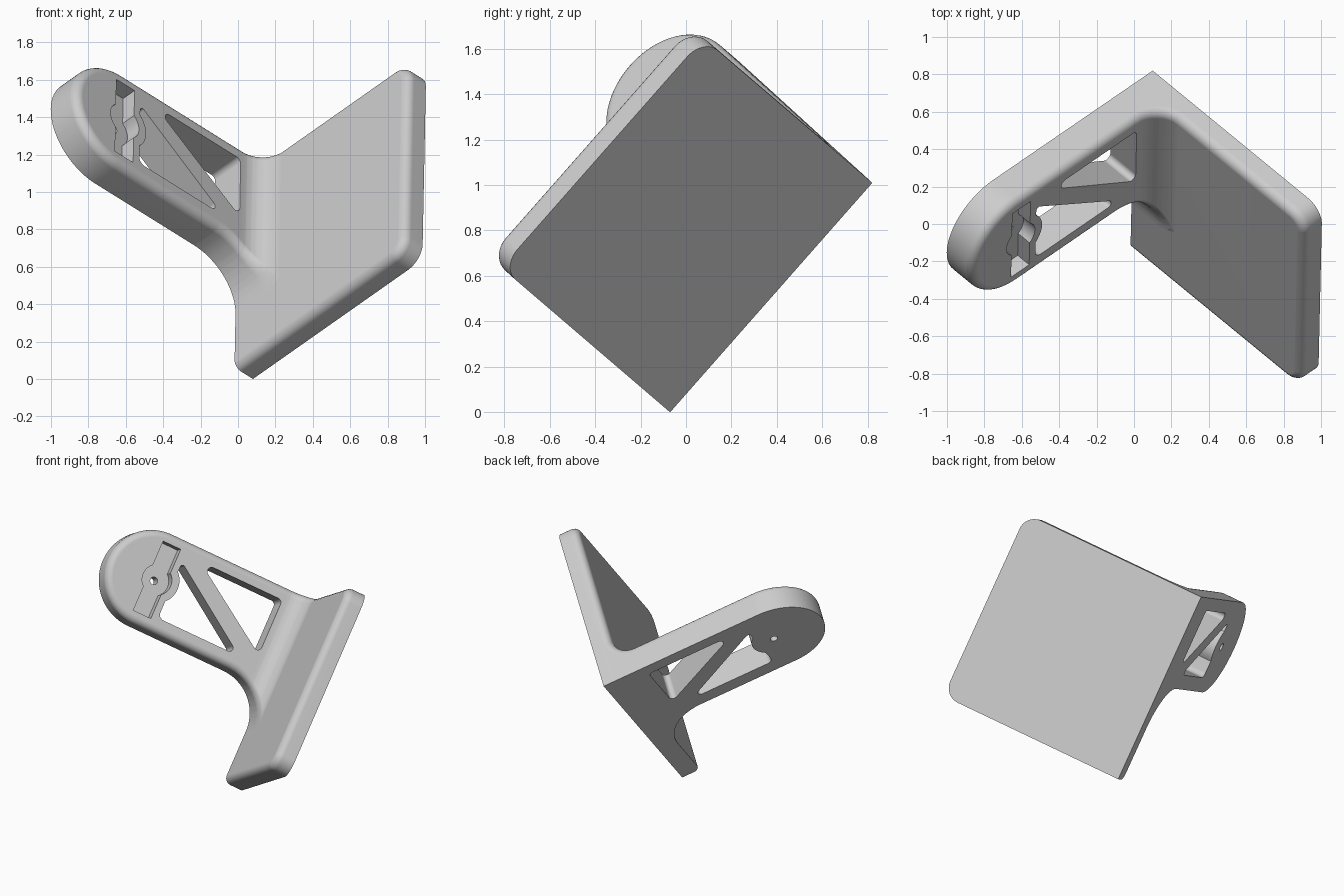
import bpy, bmesh, math
from mathutils import Vector

cube = bpy.data.objects.get("Cube")
if cube:
    bpy.data.objects.remove(cube, do_unlink=True)

# Tilted frame: U across the bracket, V across the plate, W along the arm
ORIGIN = Vector((0.08, -0.07, 0))
U = Vector((0.015, 0.661, 0.75)).normalized()
V = Vector((0.679, -0.5585, 0.4755))
V = (V - U * V.dot(U)).normalized()
W = V.cross(U)

WIDTH, LENGTH = 1.346, 1.333         # plate size
PLATE_T, ARM_T = 0.135, 0.2          # plate and arm thickness
ARM_LOW = 0.683                      # lower side of the arm
ARM_R = (WIDTH - ARM_LOW) / 2
ARM_U, ARM_W = ARM_LOW + ARM_R, 1.163  # centre of the round end
CORNER = 0.11                        # plate corner radius
RIM = 0.05                           # rounding of the inner rim
VALLEY, GUSSET = 0.14, 0.305         # fillets between arm and plate
ARM_START = PLATE_T + GUSSET
STEPS = 6

mat = bpy.data.materials.new("light grey")
mat.use_nodes = True
grey = (0.605, 0.605, 0.605, 1)
mat.diffuse_color = grey
mat.node_tree.nodes["Principled BSDF"].inputs["Base Color"].default_value = grey


def loft(name, rings):
    """Closed solid through rings of (u, v, w) points, faces outward."""
    bm = bmesh.new()
    loops = [[bm.verts.new(ORIGIN + U * u + V * v + W * w) for u, v, w in ring] for ring in rings]
    count = len(loops[0])
    for a, b in zip(loops, loops[1:]):
        for i in range(count):
            j = (i + 1) % count
            bm.faces.new((a[i], a[j], b[j], b[i]))
    bm.faces.new(loops[0][::-1])
    bm.faces.new(loops[-1])
    bm.normal_update()
    if bm.calc_volume(signed=True) < 0:
        bmesh.ops.reverse_faces(bm, faces=bm.faces[:])
        bm.normal_update()
    mesh = bpy.data.meshes.new(name)
    bm.to_mesh(mesh)
    bm.free()
    mesh.materials.append(mat)
    obj = bpy.data.objects.new(name, mesh)
    bpy.context.collection.objects.link(obj)
    return obj


def arc(cx, cy, r, start, end, n=10):
    angles = [math.radians(start + (end - start) * i / n) for i in range(n + 1)]
    return [(cx + r * math.cos(a), cy + r * math.sin(a)) for a in angles]


def rounded(corners):
    """Polygon from (u, w, radius) corners."""
    out = []
    for i, (u, w, r) in enumerate(corners):
        p = Vector((u, w))
        if r == 0:
            out.append((u, w))
            continue
        a = (Vector(corners[i - 1][:2]) - p).normalized()
        b = (Vector(corners[(i + 1) % len(corners)][:2]) - p).normalized()
        half = a.angle(b) / 2
        centre = p + (a + b).normalized() * r / math.sin(half)
        start, end = ((p + d * r / math.tan(half) - centre).normalized() for d in (a, b))
        out += [tuple(centre + start.slerp(end, k / 8).normalized() * r) for k in range(9)]
    return out


def prism(name, outline, v0, v1):
    return loft(name, [[(u, v, w) for u, w in outline] for v in (v0, v1)])


def activate(obj):
    bpy.ops.object.select_all(action='DESELECT')
    obj.select_set(True)
    bpy.context.view_layer.objects.active = obj


def cut(obj, cutter):
    activate(obj)
    mod = obj.modifiers.new("cut", 'BOOLEAN')
    mod.operation, mod.solver, mod.object = 'DIFFERENCE', 'EXACT', cutter
    bpy.ops.object.modifier_apply(modifier=mod.name)


# Quarter-round rim: (rise, inset) pairs
turns = [math.pi / 2 * i / STEPS for i in range(STEPS + 1)]
rim = [(RIM * math.sin(a), RIM * (1 - math.cos(a))) for a in turns]


# Mounting plate with two round corners and a rounded inner rim
def plate_outline(d):
    far = LENGTH - CORNER
    return ([(d, 0), (WIDTH - d, 0)]
            + arc(WIDTH - CORNER, far, CORNER - d, 0, 90)
            + arc(CORNER, far, CORNER - d, 90, 180))


levels = [(0, 0)] + [(PLATE_T - RIM + rise, d) for rise, d in rim]
plate = loft("mounting_plate", [[(u, v, w) for u, v in plate_outline(d)] for w, d in levels])


# Arm with a round end
def arm_outline(d):
    return [(ARM_LOW + d, ARM_START), (WIDTH - d, ARM_START)] + arc(ARM_U, ARM_W, ARM_R - d, 0, 180, 40)


levels = [(0, 0)] + [(ARM_T - RIM + rise, d) for rise, d in rim]
arm = loft("arm", [[(u, v, w) for u, w in arm_outline(d)] for v, d in levels])


# Arm root, flaring into the plate
def root_ring(w):
    gap = max(0, ARM_START - max(w, PLATE_T))
    low = ARM_LOW - GUSSET + math.sqrt(max(0, GUSSET ** 2 - gap ** 2))
    drop = max(0, PLATE_T + VALLEY - w)

    def depth(d):
        return ARM_T + VALLEY - math.sqrt(max(0, (VALLEY + d) ** 2 - drop ** 2))
    lower = [(low + RIM - rise, depth(d), w) for rise, d in reversed(rim)]
    upper = [(WIDTH - RIM + rise, depth(d), w) for rise, d in rim]
    return [(low, 0, w)] + lower + upper + [(WIDTH, 0, w)]


heights = {round(PLATE_T - RIM * k / 5, 4) for k in range(6)}
for radius in (VALLEY, GUSSET):
    heights |= {round(PLATE_T + radius * (1 - math.cos(math.pi / 2 * k / 12)), 4) for k in range(13)}
root = loft("arm_root", [root_ring(w) for w in sorted(heights)])

# Lightening windows either side of the diagonal brace
PIN_U, PIN_W = 1.017, 1.14
upper_window = rounded([(1.255, 0.92, 0.03), (1.255, 0.30, 0.03), (0.85, 0.30, 0.03)])
boss = [(u, w, 0) for u, w in arc(PIN_U, PIN_W, 0.155, -45, -135)]
lower_window = rounded([(0.785, 0.42, 0.025), (1.197, 1.03, 0.018)] + boss + [(0.785, 1.03, 0.04)])

# Slot with a round middle, and a pin hole through its floor
HALF, SLOT, BULGE = 0.066, 0.256, 0.103
lean = math.degrees(math.asin(HALF / BULGE))
slot = ([(PIN_U + SLOT, PIN_W - HALF), (PIN_U + SLOT, PIN_W + HALF)]
        + arc(PIN_U, PIN_W, BULGE, lean, 180 - lean)
        + [(PIN_U - SLOT, PIN_W + HALF), (PIN_U - SLOT, PIN_W - HALF)]
        + arc(PIN_U, PIN_W, BULGE, 180 + lean, 360 - lean))
pin = arc(PIN_U, PIN_W, 0.026, 0, 345, 23)

for outline, bottom, targets in ((upper_window, -0.1, (arm, root)), (lower_window, -0.1, (arm, root)),
                                 (slot, 0.11, (arm,)), (pin, -0.1, (arm,))):
    cutter = prism("cutter", outline, bottom, 0.5)
    cutter.hide_render = True
    for target in targets:
        cut(target, cutter)
    bpy.data.objects.remove(cutter, do_unlink=True)

# Smooth shading with sharp edges kept
for obj in (plate, arm, root):
    activate(obj)
    bpy.ops.object.shade_smooth_by_angle(angle=math.radians(30))
    mod = obj.modifiers.new("even_normals", 'WEIGHTED_NORMAL')
    mod.keep_sharp = True
